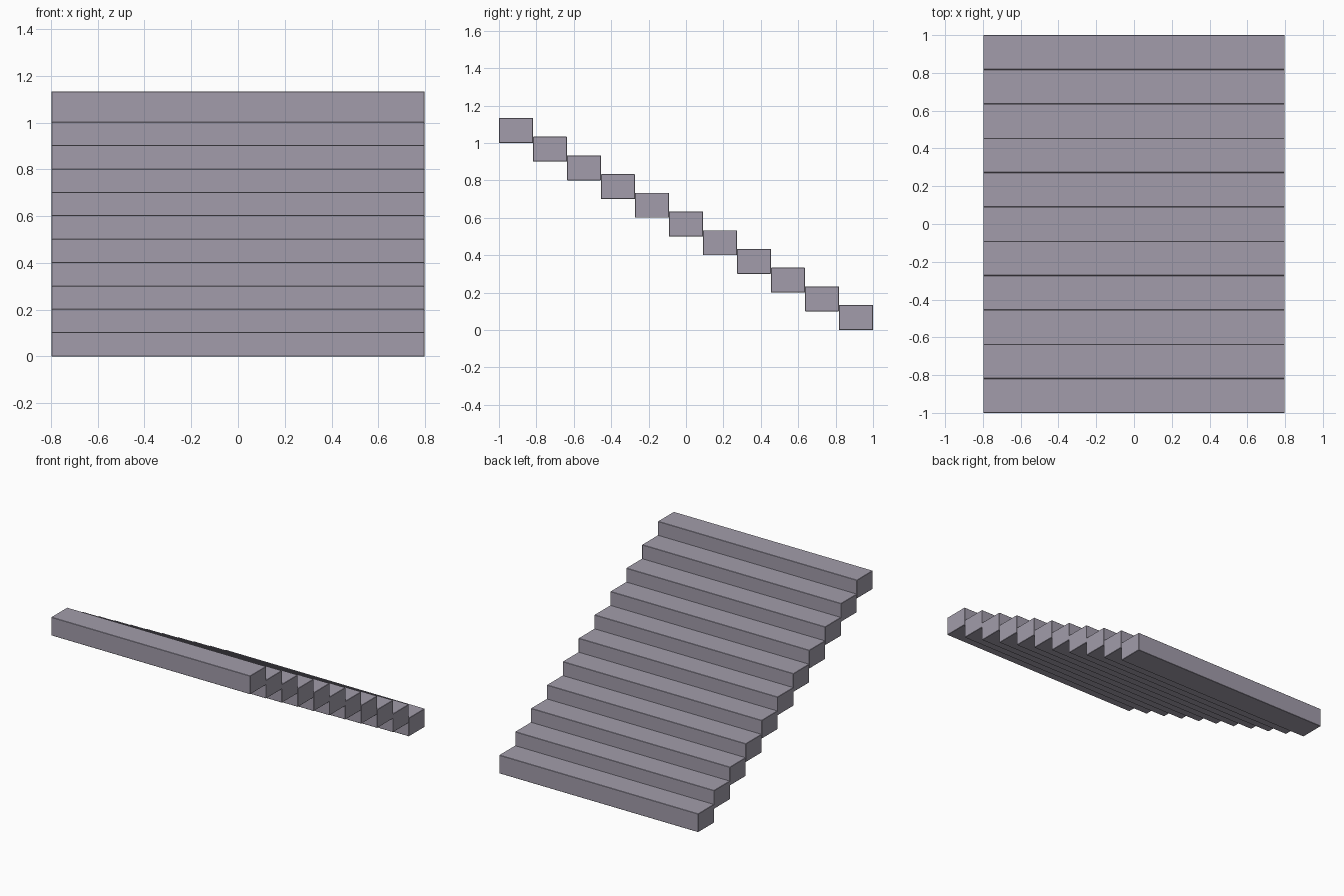
import bpy

if "Cube" in bpy.data.objects:
    bpy.data.objects.remove(bpy.data.objects["Cube"], do_unlink=True)

# Stone colour
stone = bpy.data.materials.new("lilac_grey_stone")
stone.use_nodes = True
colour = (0.36, 0.335, 0.405, 1)
stone.diffuse_color = colour
stone.node_tree.nodes["Principled BSDF"].inputs["Base Color"].default_value = colour

STEPS = 11
WIDTH = 1.596
DEPTH = 2 / STEPS
HEIGHT = 0.133
RISE = 0.1


def add_step(index):
    """One solid block; index 0 is the lowest step, at the back."""
    y = 1 - DEPTH * (index + 0.5)
    z = RISE * index + HEIGHT / 2
    bpy.ops.mesh.primitive_cube_add(size=1, location=(0, y, z))
    step = bpy.context.object
    step.name = f"step_{index + 1}"
    step.scale = (WIDTH, DEPTH, HEIGHT)
    bpy.ops.object.transform_apply(location=False, rotation=False, scale=True)
    step.data.materials.append(stone)
    # Slightly worn edges
    bevel = step.modifiers.new("worn_edges", "BEVEL")
    bevel.width = 0.002
    bevel.segments = 1


# Floating flight of steps climbing towards the front
for i in range(STEPS):
    add_step(i)
